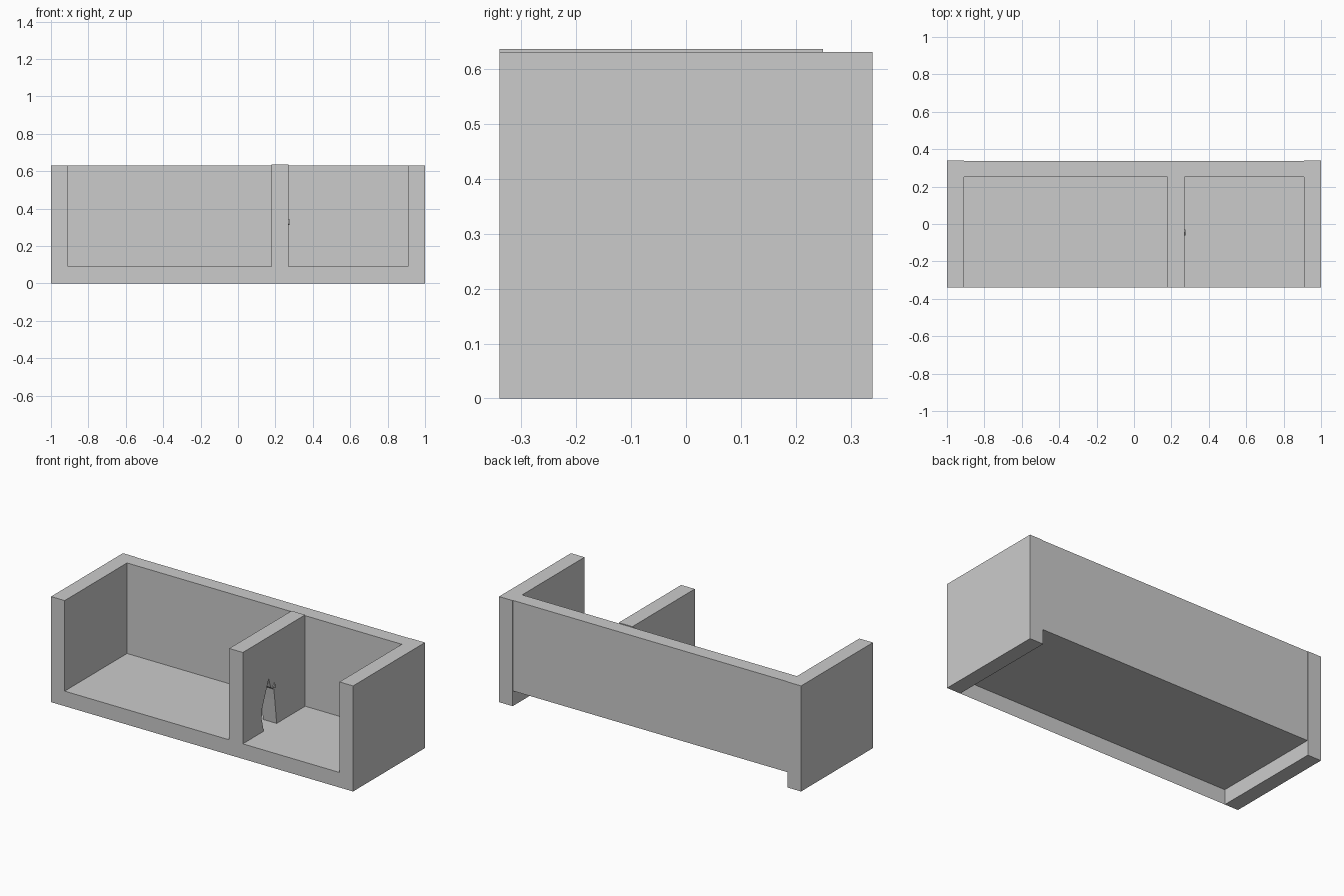
import bpy, bmesh

if "Cube" in bpy.data.objects:
    bpy.data.objects.remove(bpy.data.objects["Cube"])

W, D, H, T = 1.0, 0.34, 0.632, 0.09   # half width, half depth, height, board thickness


def finish(name, bm):
    bmesh.ops.recalc_face_normals(bm, faces=bm.faces)
    mesh = bpy.data.meshes.new(name)
    bm.to_mesh(mesh)
    bm.free()
    obj = bpy.data.objects.new(name, mesh)
    bpy.context.collection.objects.link(obj)
    return obj


def extrude_yz(name, profile, x0, x1):
    """Solid from a (y, z) outline swept along x."""
    bm = bmesh.new()
    face = bm.faces.new([bm.verts.new((x0, y, z)) for y, z in profile])
    ext = bmesh.ops.extrude_face_region(bm, geom=[face])
    moved = [g for g in ext["geom"] if isinstance(g, bmesh.types.BMVert)]
    bmesh.ops.translate(bm, verts=moved, vec=(x1 - x0, 0, 0))
    return finish(name, bm)


def board(name, x0, x1, y0, y1, z0, z1):
    return extrude_yz(name, [(y0, z0), (y1, z0), (y1, z1), (y0, z1)], x0, x1)


# Side walls reaching down to the ground
for label, s in (("left", -1), ("right", 1)):
    board(label + "_wall", min(s * W, s * (W - T)), max(s * W, s * (W - T)), -D, D, 0, H)

# Back wall, raised above the ground and set in slightly
back_y = D - 0.003
board("back_wall", T - W, W - T, D - T, back_y, T, H)

# Thin floor folded down into a front lip, hollow underneath
bm = bmesh.new()
rows = [[bm.verts.new((x, y, z)) for y, z in ((-D, 0), (-D, T), (D - T, T))]
        for x in (T - W, W - T)]
for i in range(2):
    bm.faces.new((rows[0][i], rows[1][i], rows[1][i + 1], rows[0][i + 1]))
bm.normal_update()
floor = finish("floor_and_front_lip", bm)

# Divider with a ragged hole at its foot
hole = [(-0.142, T), (-0.162, 0.17), (-0.158, 0.23), (-0.132, 0.293), (-0.095, 0.385),
        (-0.076, 0.326), (-0.047, 0.305), (-0.038, 0.24), (-0.02, T)]
divider = [(-D, T)] + hole + [(D - T, T), (D - T, H + 0.005), (-D, H + 0.005)]
extrude_yz("divider", divider, 0.18, 0.27)

# Tiny splinter at the edge of the hole
extrude_yz("splinter", [(-0.062, 0.318), (-0.03, 0.312), (-0.045, 0.345)], 0.265, 0.275)
